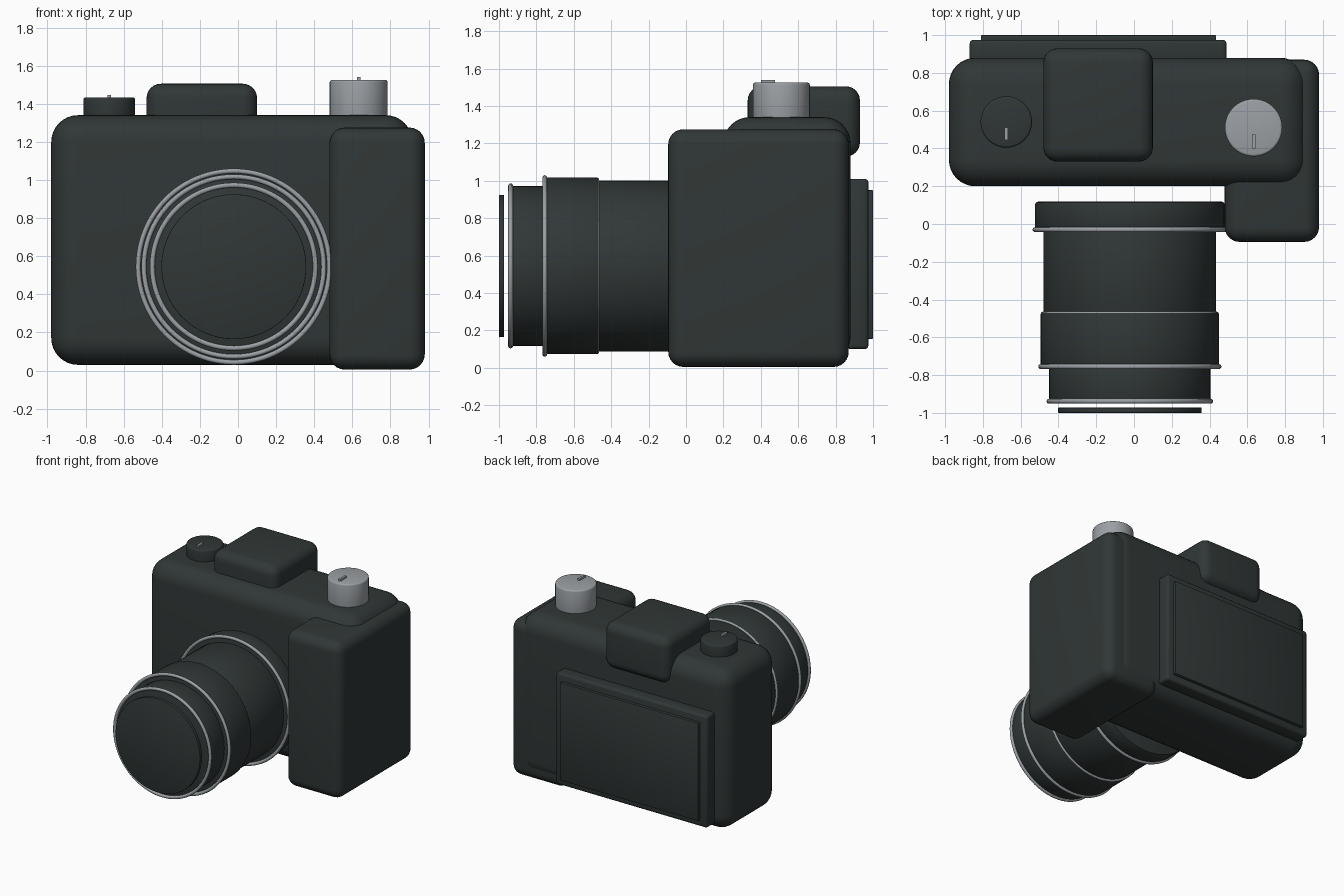
import bpy
import math
from mathutils import Matrix, Vector

cube = bpy.data.objects.get("Cube")
if cube:
    bpy.data.objects.remove(cube, do_unlink=True)


def material(name, rgb, roughness):
    mat = bpy.data.materials.new(name)
    mat.use_nodes = True
    mat.diffuse_color = (*rgb, 1)
    bsdf = mat.node_tree.nodes["Principled BSDF"]
    bsdf.inputs["Base Color"].default_value = (*rgb, 1)
    bsdf.inputs["Roughness"].default_value = roughness
    return mat


DARK = material("charcoal", (0.030, 0.038, 0.037), 0.6)
METAL = material("light grey metal", (0.33, 0.35, 0.37), 0.4)
LENS_X, LENS_Z = -0.022, 0.545


def finish(name, mat, bevel=0, segments=6):
    obj = bpy.context.object
    obj.name = name
    obj.data.materials.append(mat)
    if bevel:
        mod = obj.modifiers.new("Rounded edges", "BEVEL")
        mod.width = bevel
        mod.segments = segments
        mod.limit_method = "ANGLE"
        bpy.ops.object.modifier_apply(modifier=mod.name)
    bpy.ops.object.shade_smooth_by_angle(angle=math.radians(35))
    return obj


def box(name, low, high, mat, bevel=0, segments=6):
    low, high = Vector(low), Vector(high)
    bpy.ops.mesh.primitive_cube_add(size=1, location=(low + high) / 2)
    size = high - low
    bpy.context.object.data.transform(Matrix.Diagonal((*size, 1)))
    return finish(name, mat, bevel, segments)


def dial(name, x, y, radius, bottom, top, mat):
    bpy.ops.mesh.primitive_cylinder_add(
        vertices=64, radius=radius, depth=top - bottom,
        location=(x, y, (bottom + top) / 2))
    return finish(name, mat, 0.012, 3)


def barrel(name, radius, front, back, bevel=0.006):
    bpy.ops.mesh.primitive_cylinder_add(
        vertices=96, radius=radius, depth=back - front,
        location=(LENS_X, (front + back) / 2, LENS_Z),
        rotation=(math.pi / 2, 0, 0))
    return finish(name, DARK, bevel, 2)


def trim_ring(name, radius, y, thickness=0.013):
    bpy.ops.mesh.primitive_torus_add(
        major_radius=radius, minor_radius=thickness,
        major_segments=96, minor_segments=12,
        location=(LENS_X, y, LENS_Z), rotation=(math.pi / 2, 0, 0))
    return finish(name, METAL)


# Body, hand grip and viewfinder hump
box("camera_body", (-0.98, 0.2, 0.03), (0.915, 0.88, 1.34), DARK, 0.14, 8)
box("hand_grip", (0.48, -0.095, 0.005), (0.98, 0.87, 1.275), DARK, 0.08)
box("viewfinder_hump", (-0.48, 0.33, 1.13), (0.10, 0.93, 1.505), DARK, 0.075)

# Rear display
box("display_frame", (-0.87, 0.86, 0.10), (0.49, 0.975, 1.01), DARK, 0.02, 3)
box("display_screen", (-0.81, 0.96, 0.155), (0.435, 1.0, 0.95), DARK, 0.004, 2)

# Top dials with their pointers
dial("left_dial", 0.633, 0.51, 0.152, 1.3, 1.525, METAL)
dial("right_dial", -0.676, 0.54, 0.136, 1.3, 1.433, DARK)
box("left_dial_pointer", (0.624, 0.4, 1.5), (0.642, 0.475, 1.54), METAL)
box("right_dial_pointer", (-0.685, 0.445, 1.41), (-0.667, 0.51, 1.447), METAL)

# Lens barrels from the mount to the front
barrel("lens_mount", 0.502, -0.03, 0.118, 0.015)
barrel("rear_barrel", 0.457, -0.47, -0.03)
barrel("zoom_barrel", 0.472, -0.75, -0.47)
barrel("front_barrel", 0.427, -0.935, -0.75)
barrel("front_lens_cap", 0.38, -1.0, -0.972, 0.003)

# Metal trim rings
trim_ring("mount_ring", 0.502, -0.03)
trim_ring("zoom_rear_ring", 0.46, -0.475, 0.011)
trim_ring("zoom_front_ring", 0.472, -0.755)
trim_ring("front_ring", 0.428, -0.938)
